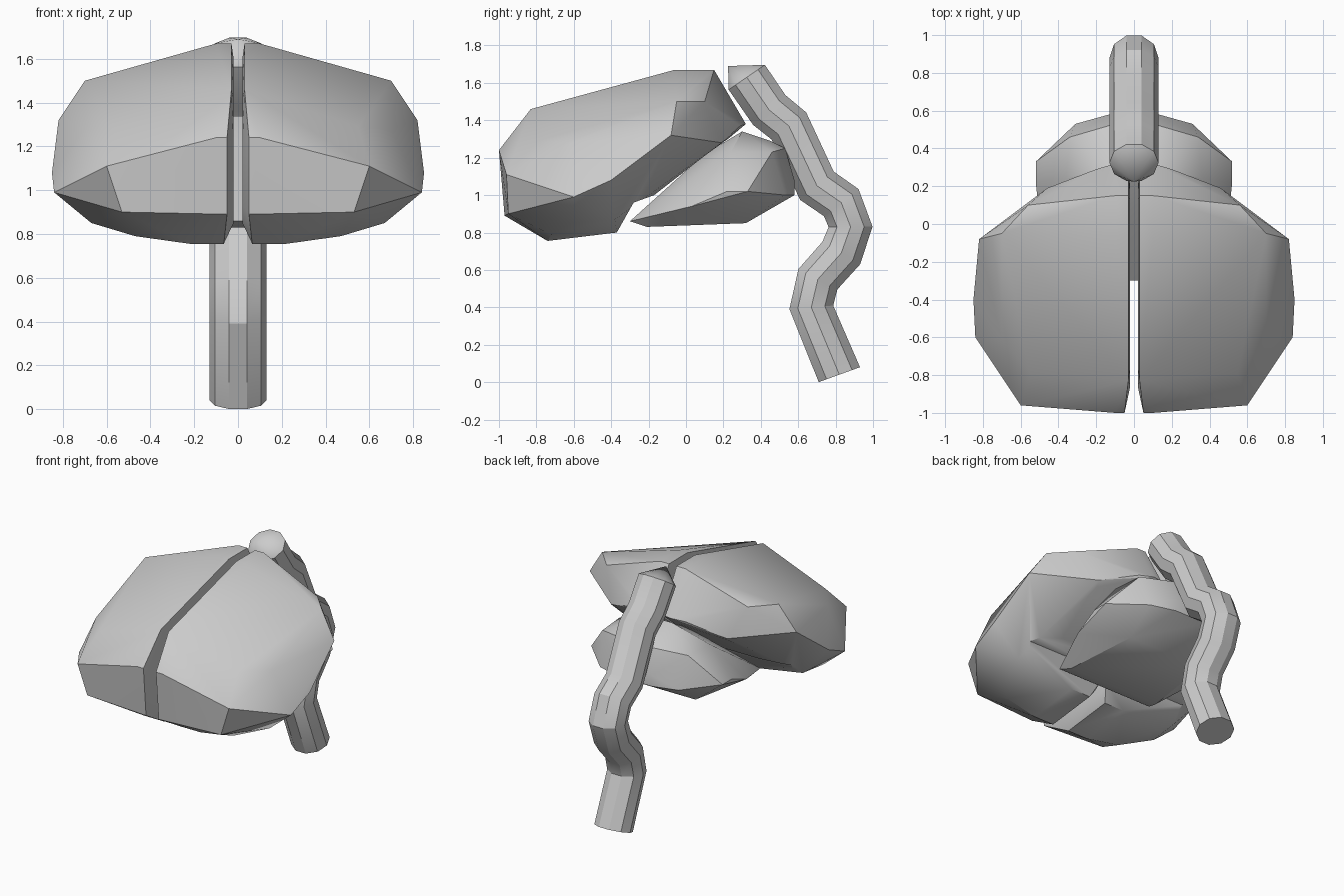
import bpy
import bmesh
from math import cos, sin, pi, radians
from mathutils import Vector

if "Cube" in bpy.data.objects:
    bpy.data.objects.remove(bpy.data.objects["Cube"])

grey = bpy.data.materials.new("warm_free_grey")
grey.name = "plain_grey"
grey.use_nodes = True
COLOUR = (0.6, 0.6, 0.6, 1)
grey.diffuse_color = COLOUR
grey.node_tree.nodes["Principled BSDF"].inputs["Base Color"].default_value = COLOUR


def finish(name, bm):
    bmesh.ops.recalc_face_normals(bm, faces=bm.faces)
    mesh = bpy.data.meshes.new(name)
    bm.to_mesh(mesh)
    bm.free()
    mesh.materials.append(grey)
    obj = bpy.data.objects.new(name, mesh)
    bpy.context.collection.objects.link(obj)
    return obj


def hull(name, points):
    bm = bmesh.new()
    for p in points:
        bm.verts.new(p)
    result = bmesh.ops.convex_hull(bm, input=bm.verts)
    loose = {g for g in result["geom_interior"] + result["geom_unused"]
             if isinstance(g, bmesh.types.BMVert)}
    bmesh.ops.delete(bm, geom=list(loose), context="VERTS")
    bmesh.ops.dissolve_limit(bm, angle_limit=radians(1), verts=bm.verts, edges=bm.edges)
    return finish(name, bm)


def mirror(points, side):
    return [(x * side, y, z) for x, y, z in points]


def smooth(obj):
    bpy.ops.object.select_all(action="DESELECT")
    obj.select_set(True)
    bpy.context.view_layer.objects.active = obj
    bpy.ops.object.shade_smooth_by_angle(angle=radians(30))


# Hemispheres: faceted lobes with a chamfered edge along the central groove
groove = [(0.05, -1, 1.24), (0.05, -0.97, 0.89), (0.03, -0.83, 1.46), (0.03, -0.62, 1.5),
          (0.03, -0.06, 1.67), (0.03, 0.15, 1.67), (0.03, 0.31, 1.38), (0.065, -0.74, 0.755),
          (0.065, -0.37, 0.8)]
groove_floor = [(0.02, -0.86, 1.2), (0.02, -0.84, 0.93), (0.02, -0.75, 1.42),
                (0.02, -0.06, 1.6), (0.02, 0.12, 1.6), (0.02, 0.22, 1.38),
                (0.02, -0.7, 0.85), (0.02, -0.37, 0.86)]
crown = [(0.1, -0.06, 1.67), (0.1, 0.15, 1.67), (0.55, -0.79, 1.29), (0.7, -0.61, 1.28),
         (0.7, -0.05, 1.5), (0.56, 0.1, 1.5)]
flank = [(0.1, -1, 1.24), (0.6, -0.96, 1.11), (0.53, -0.95, 0.9), (0.84, -0.6, 0.99),
         (0.85, -0.4, 1.08), (0.82, -0.08, 1.32), (0.46, 0.19, 1.28), (0.2, 0.29, 1.37),
         (0.1, 0.32, 1.38)]
underside = [(0.22, -0.74, 0.755), (0.22, -0.37, 0.8), (0.47, -0.72, 0.79),
             (0.67, -0.6, 0.85), (0.66, -0.38, 0.87)]
# Hollow under the back of the hemispheres
hollow = [(-0.37, 0.8), (-0.28, 0.96), (-0.17, 1), (0.1, 1.21), (0.32, 1.37),
          (0.6, 1.2), (0, 0.5)]

bm = bmesh.new()
ends = [[bm.verts.new((x, y, z)) for y, z in hollow] for x in (-1.2, 1.2)]
for ring in ends:
    bm.faces.new(ring)
for i in range(len(hollow)):
    j = (i + 1) % len(hollow)
    bm.faces.new((ends[0][i], ends[0][j], ends[1][j], ends[1][i]))
cutter = finish("hollow_cutter", bm)
cutter.hide_render = True

for side, label in ((1, "left"), (-1, "right")):
    lobe = hull(label + "_hemisphere",
                mirror(groove + groove_floor + crown + flank + underside, side))
    cut = lobe.modifiers.new("hollow", "BOOLEAN")
    cut.operation = "DIFFERENCE"
    cut.object = cutter
    bpy.context.view_layer.objects.active = lobe
    bpy.ops.object.modifier_apply(modifier=cut.name)
    smooth(lobe)
bpy.data.objects.remove(cutter)

# Rear lower lobe
half = [(0.38, -0.3, 0.86), (0.36, -0.21, 0.83), (0.3, 0.32, 0.85), (0.5, 0.03, 0.94),
        (0.52, 0.22, 1.02), (0.52, 0.33, 1.02), (0.31, 0.53, 1), (0.13, 0.58, 1),
        (0.13, 0.58, 1.08), (0.36, 0.24, 1.23), (0.34, 0.46, 1.23), (0.1, 0.53, 1.25),
        (0.1, 0.45, 1.29), (0.1, 0.3, 1.34), (0.1, 0.1, 1.22)]
smooth(hull("rear_lower_lobe", half + mirror(half, -1)))

# Stem: ten-sided tube along a bent path, closed by a short slanted cone
path = [Vector((0, y, z)) for y, z in (
    (0.82, 0.04), (0.67, 0.4), (0.705, 0.55), (0.83, 0.69), (0.88, 0.83),
    (0.83, 0.96), (0.7, 1.05), (0.55, 1.37), (0.445, 1.455), (0.325, 1.63))]
SIDES, RADIUS = 10, 0.13
bm = bmesh.new()
rings = []
for i, centre in enumerate(path):
    before, after = path[max(i - 1, 0)], path[min(i + 1, len(path) - 1)]
    along = Vector((0, 0, 0))
    for a, b in ((before, centre), (centre, after)):
        along += (b - a).normalized()
    across = along.normalized().cross(Vector((1, 0, 0)))
    if i == 0:
        across = Vector((0, 0.94, 0.34))
    rings.append([bm.verts.new(centre + RADIUS * (Vector((cos(t), 0, 0)) + across * sin(t) * 0.95))
                  for t in (2 * pi * k / SIDES for k in range(SIDES))])
tip = bm.verts.new((0, 0.225, 1.69))
bm.faces.new(rings[0])
for k in range(SIDES):
    n = (k + 1) % SIDES
    for lower, upper in zip(rings, rings[1:]):
        bm.faces.new((lower[k], lower[n], upper[n], upper[k]))
    bm.faces.new((rings[-1][k], rings[-1][n], tip))
smooth(finish("stem", bm))
